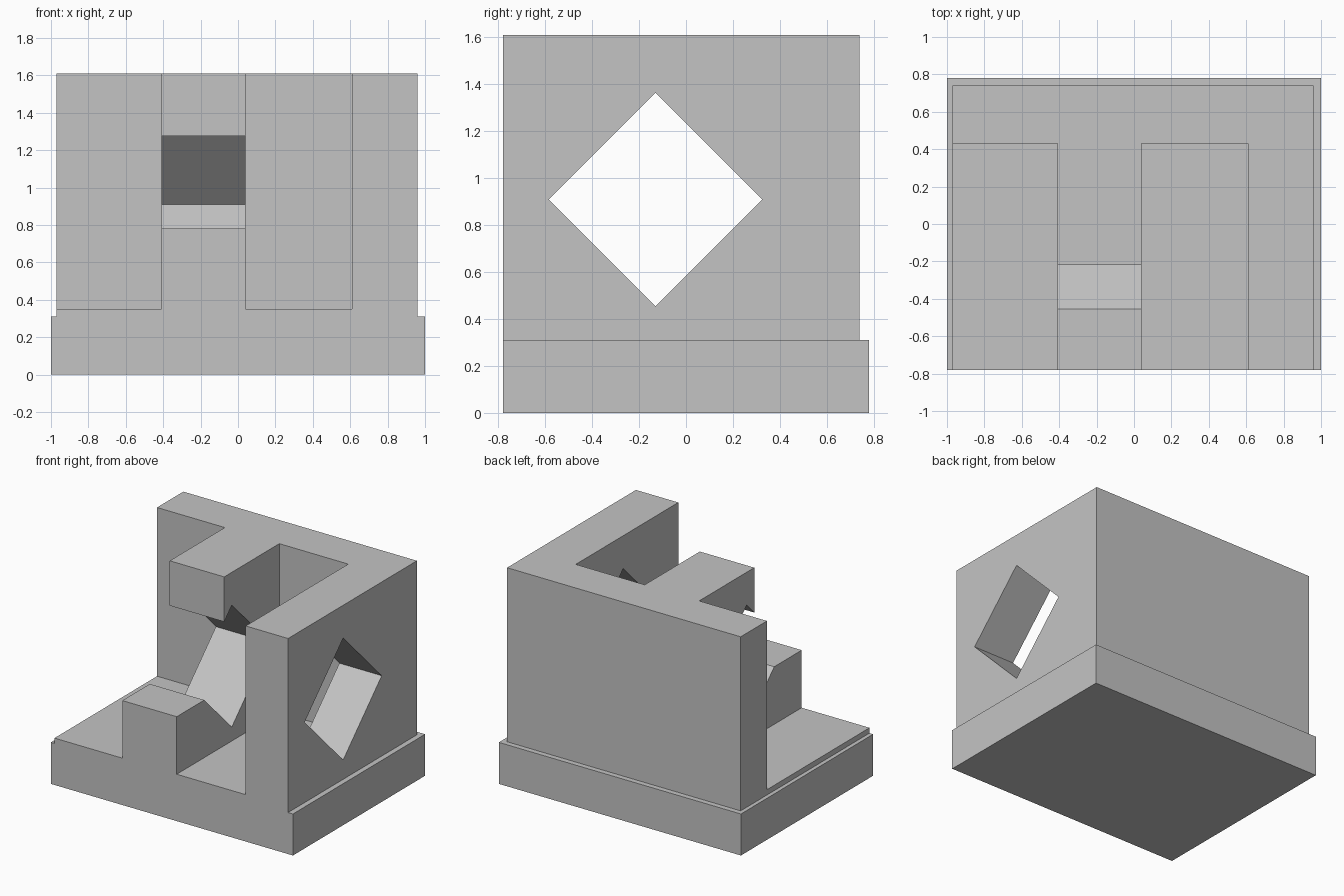
import bpy, bmesh, math
from mathutils import Matrix, Vector

cube = bpy.data.objects.get("Cube")
if cube:
    bpy.data.objects.remove(cube, do_unlink=True)

# Single grey finish
grey = bpy.data.materials.new("plain grey")
grey.use_nodes = True
color = (0.55, 0.55, 0.55, 1)
grey.diffuse_color = color
grey.node_tree.nodes["Principled BSDF"].inputs["Base Color"].default_value = color


def add_object(name, bm):
    mesh = bpy.data.meshes.new(name)
    bm.to_mesh(mesh)
    bm.free()
    mesh.materials.append(grey)
    obj = bpy.data.objects.new(name, mesh)
    bpy.context.collection.objects.link(obj)
    return obj


def box(name, low, high):
    low, high = Vector(low), Vector(high)
    bm = bmesh.new()
    bmesh.ops.create_cube(bm, size=1, matrix=Matrix.Translation((low + high) / 2)
                          @ Matrix.Diagonal((high - low).to_4d()))
    return add_object(name, bm)


def combine(target, other, operation):
    mod = target.modifiers.new(other.name, 'BOOLEAN')
    mod.operation = operation
    mod.solver = 'EXACT'
    mod.object = other
    bpy.context.view_layer.objects.active = target
    bpy.ops.object.modifier_apply(modifier=mod.name)
    bpy.data.objects.remove(other, do_unlink=True)


FRONT, FLOOR, TOP = -0.78, 0.35, 1.61
WEB_LEFT, WEB_RIGHT = -0.41, 0.04
POCKET_BACK = 0.43

# Main block standing on the wider base
bracket = box("bracket_body", (-0.97, FRONT, 0.2), (0.96, 0.74, TOP))

# Open side bay, and the pocket between web and side wall
combine(bracket, box("side_bay", (-1.2, -1, FLOOR), (WEB_LEFT, POCKET_BACK, 2)), 'DIFFERENCE')
combine(bracket, box("pocket", (WEB_RIGHT, -1, FLOOR), (0.61, POCKET_BACK, 2)), 'DIFFERENCE')

# Step in the front of the centre web
combine(bracket, box("web_step", (-0.5, -1, 0.78), (0.1, -0.22, 2)), 'DIFFERENCE')

# Diamond hole through the web and side wall
bm = bmesh.new()
bmesh.ops.create_cone(bm, cap_ends=True, segments=4, radius1=0.455, radius2=0.455, depth=3,
                      matrix=Matrix.Translation((0, -0.13, 0.91))
                      @ Matrix.Rotation(math.pi / 2, 4, 'Y'))
combine(bracket, add_object("diamond_hole", bm), 'DIFFERENCE')

# Base slab
combine(bracket, box("base_slab", (-1, FRONT, 0), (1, 0.78, 0.31)), 'UNION')
